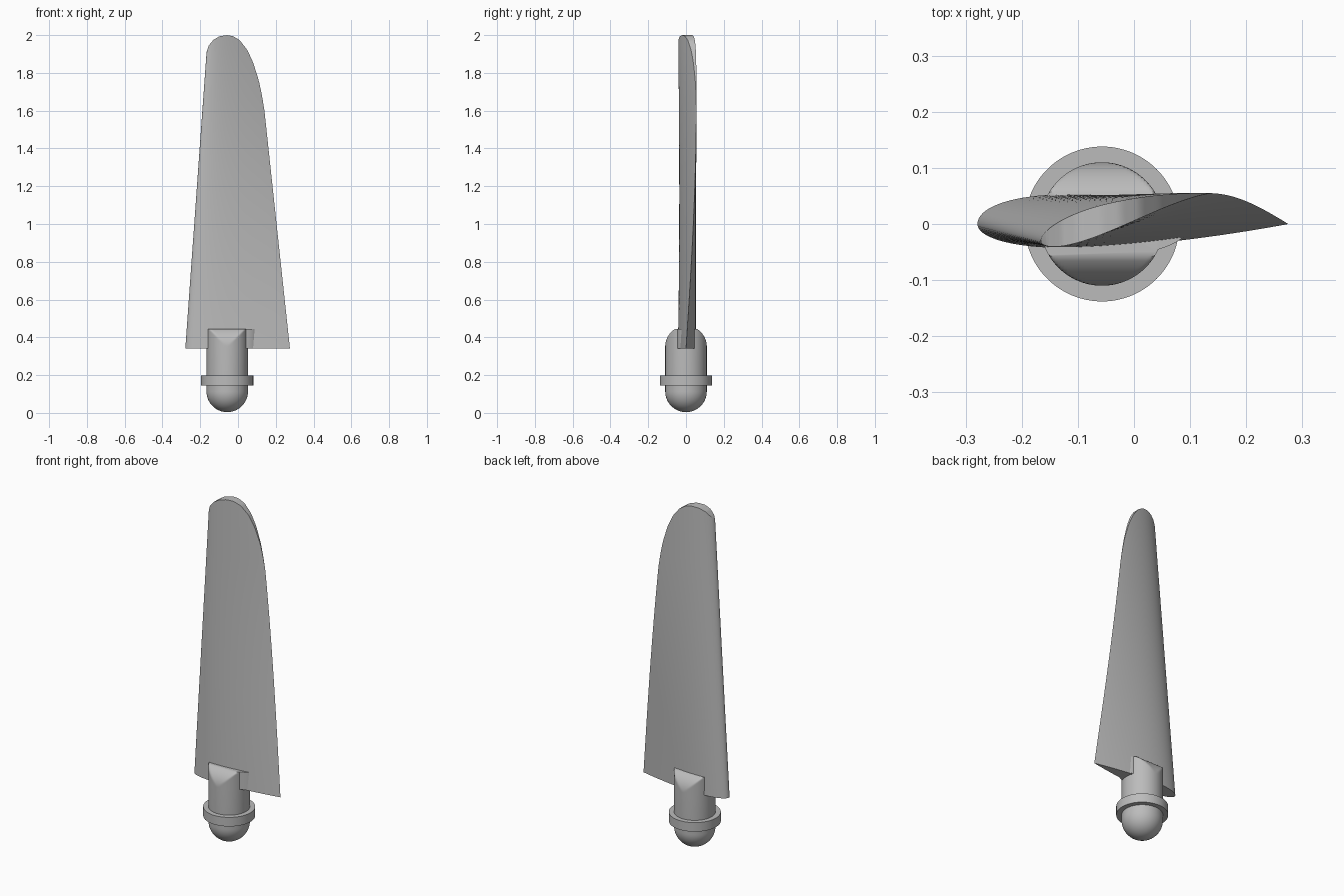
import bpy, bmesh, math

cube = bpy.data.objects.get("Cube")
if cube:
    bpy.data.objects.remove(cube, do_unlink=True)

grey = bpy.data.materials.new("plain grey")
grey.use_nodes = True
colour = (0.5, 0.5, 0.5, 1)
grey.diffuse_color = colour
grey.node_tree.nodes["Principled BSDF"].inputs["Base Color"].default_value = colour

AXIS_X = -0.057   # shaft axis
ROOT_Z = 0.34     # bottom of the blade


def finish(bm, name, angle=35):
    bmesh.ops.remove_doubles(bm, verts=bm.verts, dist=0.0002)
    bmesh.ops.recalc_face_normals(bm, faces=bm.faces)
    mesh = bpy.data.meshes.new(name)
    bm.to_mesh(mesh)
    bm.free()
    mesh.materials.append(grey)
    obj = bpy.data.objects.new(name, mesh)
    bpy.context.collection.objects.link(obj)
    bpy.ops.object.select_all(action='DESELECT')
    obj.select_set(True)
    bpy.context.view_layer.objects.active = obj
    bpy.ops.object.shade_smooth_by_angle(angle=math.radians(angle))
    return obj


def loft(rings, name):
    """Skin a stack of closed rings and cap both ends."""
    bm = bmesh.new()
    rows = [[bm.verts.new(p) for p in ring] for ring in rings]
    for a, b in zip(rows, rows[1:]):
        for i in range(len(a)):
            j = (i + 1) % len(a)
            bm.faces.new((a[i], a[j], b[j], b[i]))
    bm.faces.new(rows[0])
    bm.faces.new(rows[-1])
    return finish(bm, name)


def ring(z, rx, ry, cx=AXIS_X, half_width=1, n=96):
    pts = []
    for i in range(n):
        a = 2 * math.pi * i / n
        y = max(-half_width, min(half_width, ry * math.sin(a)))
        pts.append((cx + rx * math.cos(a), y, z))
    return pts


# Shaft: domed foot, straight body, shoulders rounded off front and back
R = 0.11
rings = []
for i in range(1, 17):
    a = math.pi / 2 * i / 16
    rings.append(ring(R - R * math.cos(a) + 0.004, R * math.sin(a), R * math.sin(a)))
for i in range(17):
    dz = 0.094 * i / 16
    rings.append(ring(0.351 + dz, R, R, half_width=math.sqrt(R * R - dz * dz)))
loft(rings, "root_shaft")

# Collar around the shaft
loft([ring(z, 0.138, 0.138) for z in (0.145, 0.198)], "root_collar")

# Oval fairing where the shaft enters the blade
loft([ring(z, 0.13, 0.055, cx=-0.03) for z in (ROOT_Z + 0.002, 0.445)], "root_fairing")


# Blade: twisted, tapering aerofoil trimmed by a rounded tip outline
TIP = [(-0.3, 1.9), (-0.166, 1.91), (-0.155, 1.945), (-0.13, 1.975), (-0.1, 1.993),
       (-0.06, 2.0), (-0.025, 1.994), (0.01, 1.972), (0.05, 1.92), (0.08, 1.855),
       (0.11, 1.76), (0.127, 1.68), (0.14, 1.6), (0.28, 1.0)]


def tip_height(x):
    for (x0, z0), (x1, z1) in zip(TIP, TIP[1:]):
        if x <= x1:
            return z0 + (z1 - z0) * (x - x0) / (x1 - x0)
    return TIP[-1][1]


def blade_point(t, z, side):
    s = (z - ROOT_Z) / 1.66
    lead, trail = -0.279 + 0.119 * s, 0.275 - 0.178 * s
    chord_y = -0.032 * s * (1 - t) + 0.055 * math.sin(min(s * 1.25, 1) * math.pi / 2) * t
    shape = 2 * (1.4845 * math.sqrt(t) - 0.63 * t - 1.758 * t**2 + 1.4215 * t**3 - 0.518 * t**4)
    depth = (0.053 - 0.021 * s) if side > 0 else (0.043 - 0.021 * s)
    return (lead + (trail - lead) * t, chord_y + side * depth * shape, z)


def column_top(t):
    lo, hi = ROOT_Z, 2.0
    for _ in range(30):
        mid = (lo + hi) / 2
        if mid < tip_height(blade_point(t, mid, 1)[0]):
            lo = mid
        else:
            hi = mid
    return lo


bm = bmesh.new()
COLS, ROWS = 48, 40
grids = {1: [], -1: []}
for c in range(COLS + 1):
    t = (1 - math.cos(math.pi * c / COLS)) / 2
    top = column_top(t)
    for side, grid in grids.items():
        shared = grids[1][c] if side < 0 and c in (0, COLS) else None
        grid.append(shared or [bm.verts.new(blade_point(t, ROOT_Z + (top - ROOT_Z) * r / ROWS, side))
                               for r in range(ROWS + 1)])
for grid in grids.values():
    for a, b in zip(grid, grid[1:]):
        for r in range(ROWS):
            bm.faces.new((a[r], b[r], b[r + 1], a[r + 1]))
# Close the tip and the root between the two skins
for r in (0, ROWS):
    for c in range(COLS):
        corners = [grids[1][c][r], grids[1][c + 1][r], grids[-1][c + 1][r], grids[-1][c][r]]
        bm.faces.new(list(dict.fromkeys(corners)))
finish(bm, "blade", 40)
